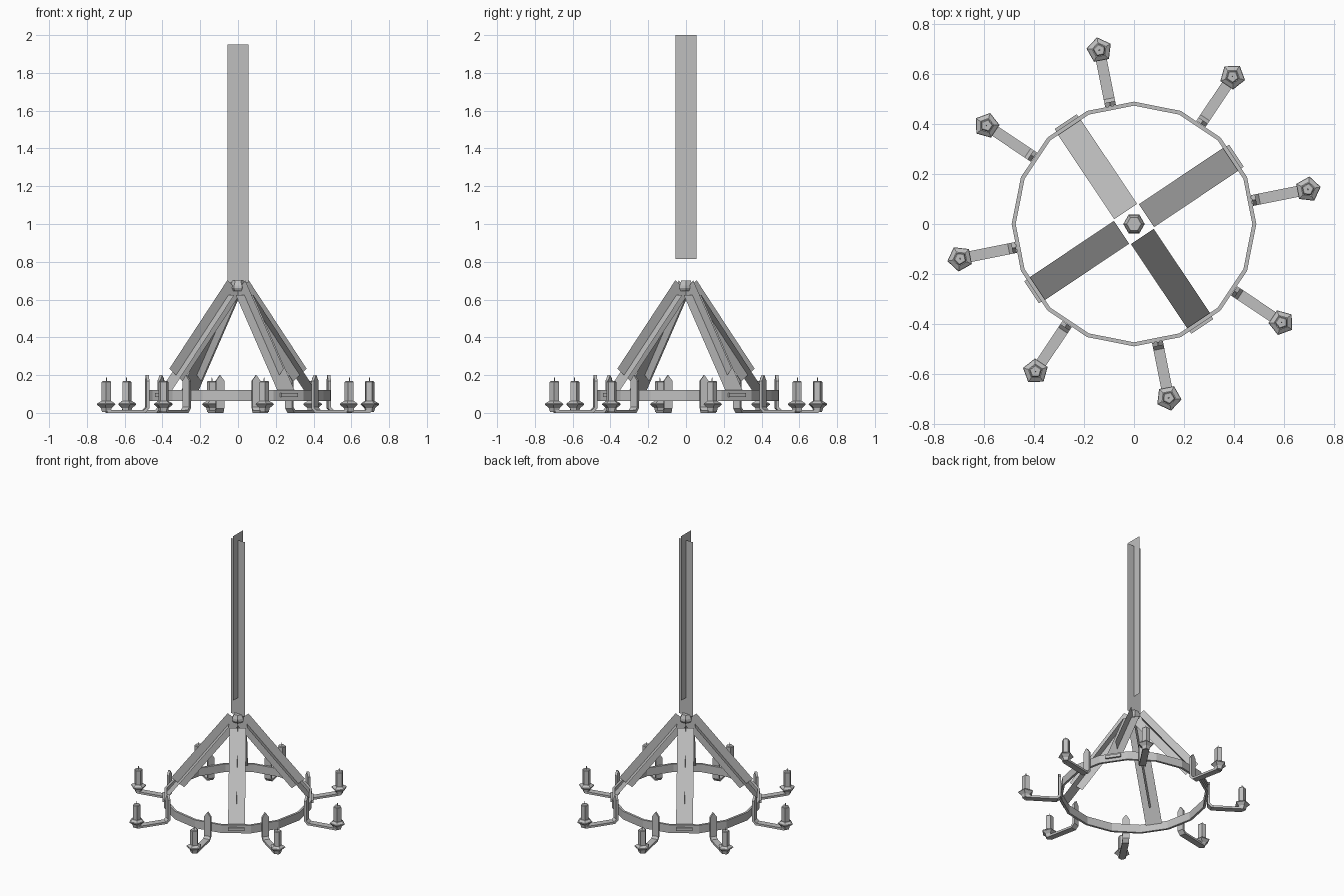
import bpy, bmesh
from math import cos, sin, pi, radians
from mathutils import Vector

cube = bpy.data.objects.get("Cube")
if cube:
    bpy.data.objects.remove(cube)

iron = bpy.data.materials.new("plain grey")
iron.use_nodes = True
GREY = (0.52, 0.52, 0.52, 1)
iron.diffuse_color = GREY
iron.node_tree.nodes["Principled BSDF"].inputs["Base Color"].default_value = GREY


def make_mesh(name, loops, wrap=False, cap=True):
    """Skin a row of equal point loops; cap the ends or wrap round."""
    bm = bmesh.new()
    rows = [[bm.verts.new(p) for p in loop] for loop in loops]
    n = len(rows[0])
    pairs = list(zip(rows, rows[1:])) + ([(rows[-1], rows[0])] if wrap else [])
    for a, b in pairs:
        for i in range(n):
            j = (i + 1) % n
            bm.faces.new((a[i], a[j], b[j], b[i]))
    if cap and not wrap:
        bm.faces.new(rows[0])
        bm.faces.new(rows[-1])
    bmesh.ops.recalc_face_normals(bm, faces=bm.faces)
    mesh = bpy.data.meshes.new(name)
    bm.to_mesh(mesh)
    bm.free()
    mesh.materials.append(iron)
    return mesh


def lathe(name, profile, sides, x=0, wrap=False):
    """Turn (radius, z) points into a faceted solid standing at x."""
    return make_mesh(name, [[(x + r * cos(2 * pi * i / sides), r * sin(2 * pi * i / sides), z)
                             for i in range(sides)] for r, z in profile], wrap)


def sheet(name, start, end, side):
    """Flat strip along a line, reaching out to both sides."""
    a, b, s = Vector(start), Vector(end), Vector(side)
    mesh = bpy.data.meshes.new(name)
    mesh.from_pydata([a - s, b - s, b + s, a + s], [], [(0, 1, 2, 3)])
    mesh.materials.append(iron)
    return mesh


def place(name, mesh, angle=0):
    ob = bpy.data.objects.new(name, mesh)
    ob.rotation_euler.z = radians(angle)
    bpy.context.collection.objects.link(ob)


def repeat(name, mesh, count, first):
    for k in range(count):
        place(f"{name}_{k + 1}", mesh, first + k * 360 / count)


# Hanging chain: two crossed strips
HALF = 0.055
place("chain_wide", sheet("chain_wide", (0, 0, 0.69), (0, 0, 1.95), (HALF, 0, 0)))
place("chain_cross", sheet("chain_cross", (0, 0, 0.815), (0, 0, 2), (0, HALF, 0)))

# Hub where the stays meet
place("hub", lathe("hub", [(0.034, 0.645), (0.043, 0.66), (0.041, 0.675), (0.029, 0.7)], 6))

# Sixteen-sided hoop
place("hoop", lathe("hoop", [(0.49, 0.062), (0.49, 0.12), (0.474, 0.12), (0.474, 0.062)], 16, wrap=True))

# Four sloping stays, each of two crossed strips
STAYS = 33.75
repeat("stay", sheet("stay", (0.06, 0, 0.625), (0.476, 0, 0.095), (0, HALF, 0)), 4, STAYS)
repeat("stay_cross", sheet("stay_cross", (0.025, 0, 0.668), (0.394, 0, 0.2),
                           (0.043, 0, 0.034)), 4, STAYS)


def bar(x, y, z0, z1):
    return [(x, -y, z0), (x, y, z0), (x, y, z1), (x, -y, z1)]


# Small bars pinning the stays to the hoop
repeat("stay_pin", make_mesh("stay_pin", [bar(0.468, 0.053, 0.084, 0.105),
                                          bar(0.493, 0.053, 0.084, 0.105)]), 4, STAYS)

# Eight bent brackets: (outer point, inner point, half width)
W = 0.022
sections = [((0.71, 0), (0.71, 0.015), W), ((0.505, 0), (0.512, 0.015), W),
            ((0.482, 0.024), (0.498, 0.03), W), ((0.482, 0.17), (0.498, 0.17), W),
            ((0.482, 0.2), (0.498, 0.2), 0.001)]
ARMS = 11.25
repeat("bracket", make_mesh("bracket", [
    [(a[0], -w, a[1]), (a[0], w, a[1]), (b[0], w, b[1]), (b[0], -w, b[1])]
    for a, b, w in sections]), 8, ARMS)

# Drip dishes, candles and wicks
R = 0.71
repeat("dish", lathe("dish", [(0.024, 0.004), (0.03, 0.026), (0.052, 0.044), (0.05, 0.05),
                              (0.03, 0.062)], 5, R), 8, ARMS)
repeat("candle", lathe("candle", [(0.027, 0.055), (0.027, 0.163), (0.022, 0.168)], 5, R), 8, ARMS)
repeat("wick", lathe("wick", [(0.003, 0.165), (0.002, 0.188)], 4, R), 8, ARMS)
